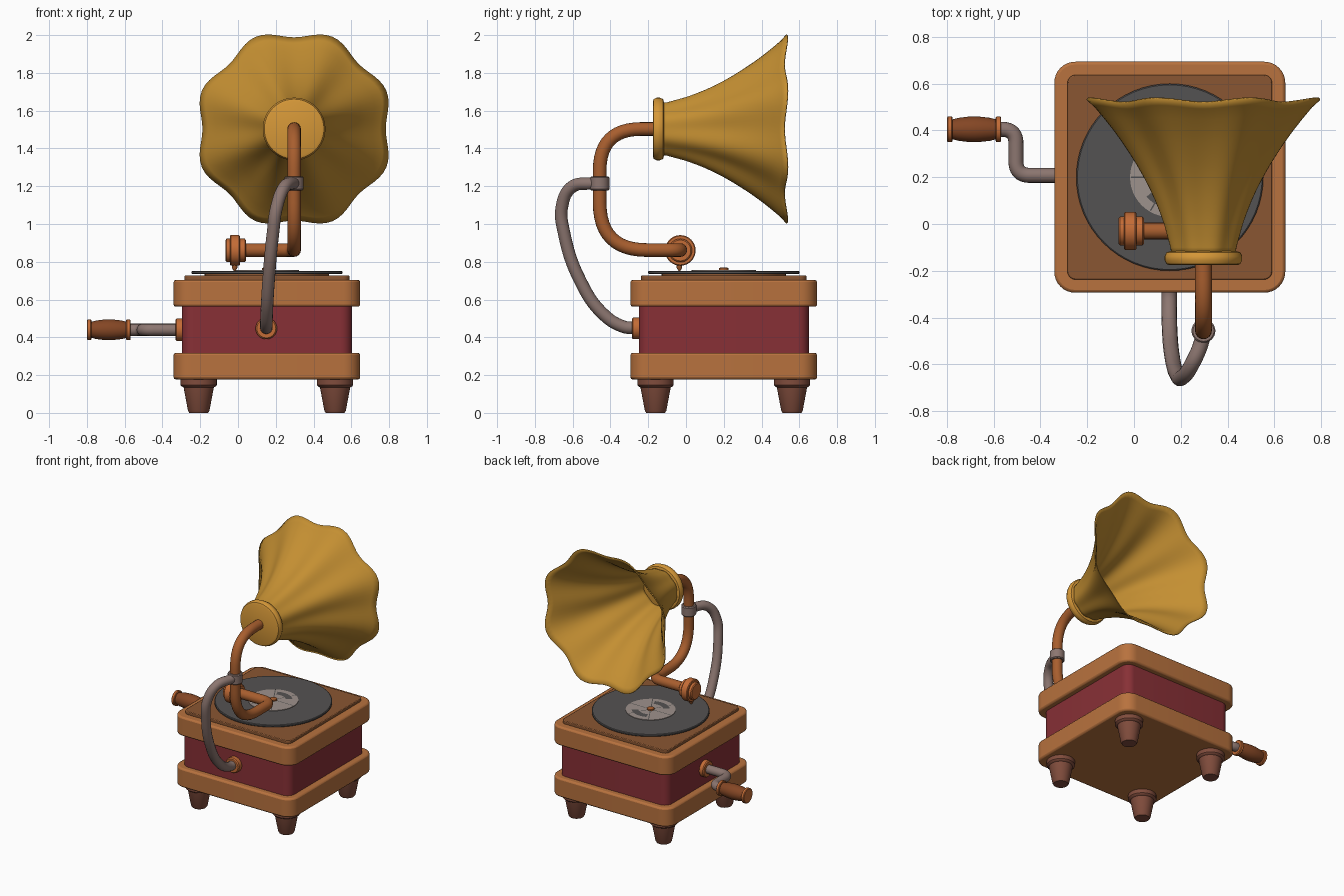
import bpy, bmesh, math
from mathutils import Vector

if "Cube" in bpy.data.objects:
    bpy.data.objects.remove(bpy.data.objects["Cube"])

CX, CY = 0.153, 0.2          # centre of the cabinet


def material(name, r, g, b):
    m = bpy.data.materials.new(name)
    m.diffuse_color = [((c / 255 + 0.055) / 1.055) ** 2.4 for c in (r, g, b)] + [1]
    m.use_nodes = True
    m.node_tree.nodes["Principled BSDF"].inputs["Base Color"].default_value = m.diffuse_color
    return m


GOLD = material("gold", 196, 143, 50)
BRASS = material("brass", 214, 152, 56)
WOOD = material("wood", 184, 114, 62)
DARK_WOOD = material("dark_wood", 138, 86, 50)
RED = material("red", 136, 48, 54)
VINYL = material("vinyl", 84, 82, 82)
LABEL = material("label", 158, 146, 140)
COPPER = material("copper", 168, 94, 46)
ORANGE = material("orange", 196, 108, 54)
FOOT = material("foot", 128, 76, 60)
STEEL = material("steel", 140, 118, 112)
GRIP = material("grip", 132, 70, 36)


def finish(name, bm, mat, angle=35):
    bmesh.ops.recalc_face_normals(bm, faces=bm.faces)
    me = bpy.data.meshes.new(name)
    bm.to_mesh(me)
    bm.free()
    ob = bpy.data.objects.new(name, me)
    bpy.context.collection.objects.link(ob)
    me.materials.append(mat)
    bpy.ops.object.select_all(action='DESELECT')
    ob.select_set(True)
    bpy.context.view_layer.objects.active = ob
    bpy.ops.object.shade_smooth_by_angle(angle=math.radians(angle))
    return ob


def lathe(name, origin, axis, profile, mat, n=40, caps=True, shape=None):
    """Revolve (radius, height) pairs about an axis; shape(r, h, t) may ripple it."""
    bm = bmesh.new()
    q = Vector(axis).to_track_quat('Z', 'Y')
    rings = []
    for r, h in profile:
        ring = []
        for i in range(n):
            t = math.tau * i / n
            rr, hh = shape(r, h, t) if shape else (r, h)
            p = Vector((rr * math.cos(t), rr * math.sin(t), hh))
            ring.append(bm.verts.new(Vector(origin) + q @ p))
        rings.append(ring)
    for a, b in zip(rings, rings[1:]):
        for i in range(n):
            j = (i + 1) % n
            bm.faces.new((a[i], a[j], b[j], b[i]))
    if caps:
        bm.faces.new(rings[0])
        bm.faces.new(rings[-1])
    return finish(name, bm, mat)


def slab(name, size, z0, z1, corner, mat, bevel=0.012):
    bm = bmesh.new()
    h = size / 2 - corner
    vs = []
    for k, (sx, sy) in enumerate(((1, 1), (-1, 1), (-1, -1), (1, -1))):
        for i in range(9):
            a = math.pi / 2 * (k + i / 8)
            vs.append(bm.verts.new((CX + sx * h + corner * math.cos(a),
                                    CY + sy * h + corner * math.sin(a), z0)))
    base = bm.faces.new(vs)
    top = bmesh.ops.extrude_face_region(bm, geom=[base], use_keep_orig=True)['geom']
    bmesh.ops.translate(bm, verts=[v for v in top if isinstance(v, bmesh.types.BMVert)],
                        vec=(0, 0, z1 - z0))
    ob = finish(name, bm, mat)
    if bevel:
        mod = ob.modifiers.new("edge", 'BEVEL')
        mod.width, mod.segments, mod.limit_method = bevel, 2, 'ANGLE'
        mod.angle_limit = math.radians(40)
    return ob


def fillet(points, radii, steps=12):
    """Round the inner corners of a path."""
    pts = [Vector(p) for p in points]
    out = [pts[0]]
    for a, b, c, d in zip(pts, pts[1:], pts[2:], radii):
        s, e = b + (a - b).normalized() * d, b + (c - b).normalized() * d
        for i in range(steps + 1):
            t = i / steps
            out.append(s * (1 - t) ** 2 + b * 2 * t * (1 - t) + e * t * t)
    return out + [pts[-1]]


def tube(name, points, radius, mat, smooth=False):
    cu = bpy.data.curves.new(name, 'CURVE')
    cu.dimensions, cu.bevel_depth, cu.bevel_resolution = '3D', radius, 6
    cu.use_fill_caps = True
    sp = cu.splines.new('BEZIER' if smooth else 'POLY')
    seq = sp.bezier_points if smooth else sp.points
    seq.add(len(points) - 1)
    for bp, p in zip(seq, points):
        if smooth:
            bp.co, bp.handle_left_type, bp.handle_right_type = p, 'AUTO', 'AUTO'
        else:
            bp.co = (*p, 1)
    ob = bpy.data.objects.new(name, cu)
    bpy.context.collection.objects.link(ob)
    bpy.context.view_layer.update()
    me = bpy.data.meshes.new_from_object(ob.evaluated_get(bpy.context.evaluated_depsgraph_get()))
    bpy.data.objects.remove(ob)
    bm = bmesh.new()
    bm.from_mesh(me)
    me.materials.clear()
    bpy.data.meshes.remove(me)
    return finish(name, bm, mat, 50)


# Cabinet
slab("cabinet_base", 0.988, 0.177, 0.318, 0.09, WOOD)
slab("cabinet_body", 0.90, 0.31, 0.57, 0.06, RED, 0)
slab("cabinet_top", 0.988, 0.562, 0.704, 0.09, WOOD)
slab("deck_panel", 0.875, 0.70, 0.727, 0.035, DARK_WOOD, 0.005)

# Feet
for sx, side in ((-1, "left"), (1, "right")):
    for sy, end in ((-1, "front"), (1, "back")):
        lathe(f"{end}_{side}_foot", (CX + sx * 0.361, CY + sy * 0.361, 0), (0, 0, 1),
              [(0.05, 0), (0.057, 0.012), (0.08, 0.135), (0.09, 0.14), (0.096, 0.147),
               (0.096, 0.18)], FOOT, 32)

# Turntable and record
lathe("platter", (CX, CY, 0), (0, 0, 1), [(0.33, 0.72), (0.33, 0.737)], DARK_WOOD, 48)
lathe("record", (CX, CY, 0), (0, 0, 1),
      [(0.395, 0.735), (0.40, 0.739), (0.40, 0.748), (0.395, 0.752)], VINYL, 64)
lathe("record_label", (CX, CY, 0), (0, 0, 1), [(0.17, 0.75), (0.17, 0.756)], LABEL, 48)
lathe("spindle", (CX, CY, 0), (0, 0, 1), [(0.025, 0.75), (0.025, 0.766), (0.016, 0.77)],
      COPPER, 20)

# Label markings: two dark arcs and thin spokes
bm = bmesh.new()
for start in (40, 220):
    for i in range(8):
        a, b = (math.radians(start + 9 * (i + k)) for k in (0, 1))
        bm.faces.new([bm.verts.new((CX + r * math.cos(t), CY + r * math.sin(t), 0.758))
                      for r, t in ((0.085, a), (0.13, a), (0.13, b), (0.085, b))])
for k in range(6):
    d = Vector((math.cos(k * math.pi / 3), math.sin(k * math.pi / 3), 0))
    w = Vector((-d.y, d.x, 0)) * 0.003
    o = Vector((CX, CY, 0.7575))
    bm.faces.new([bm.verts.new(o + p) for p in
                  (d * 0.02 - w, d * 0.165 - w, d * 0.165 + w, d * 0.02 + w)])
bmesh.ops.remove_doubles(bm, verts=bm.verts, dist=1e-5)
finish("label_markings", bm, VINYL)

# Horn: eight-lobed flare along +y
HX, HZ = 0.297, 1.503


def lobes(r, h, t):
    f = max(0.0, (h + 0.12) / 0.65)
    c = -math.cos(8 * t)
    return r * (1 + 0.043 * c * min(1, 0.5 + f)), h + 0.009 * c * f ** 4


horn = lathe("horn", (HX, 0, HZ), (0, 1, 0),
             [(0.14, -0.13), (0.144, -0.10), (0.158, -0.05), (0.172, 0.0), (0.19, 0.05),
              (0.21, 0.1), (0.233, 0.15), (0.259, 0.2), (0.288, 0.25), (0.32, 0.3),
              (0.354, 0.35), (0.391, 0.4), (0.432, 0.45), (0.475, 0.5), (0.507, 0.528)],
             GOLD, 96, caps=False, shape=lobes)
sol = horn.modifiers.new("thickness", 'SOLIDIFY')
sol.thickness, sol.offset = 0.006, -1
lathe("horn_collar", (HX, 0, HZ), (0, 1, 0),
      [(0.145, -0.176), (0.158, -0.171), (0.166, -0.155), (0.166, -0.138), (0.158, -0.121),
       (0.14, -0.116)], BRASS, 48)

# Tone arm from the horn down to the sound box
tube("tone_arm", fillet([(HX, -0.16, HZ), (HX, -0.457, HZ), (HX, -0.457, 0.862),
                         (HX, -0.03, 0.862), (0.02, -0.03, 0.862)], (0.22, 0.25, 0.07)),
     0.036, COPPER)
lathe("sound_box", (0, -0.03, 0.86), (1, 0, 0),
      [(0.055, -0.066), (0.062, -0.06), (0.062, -0.043), (0.076, -0.043), (0.081, -0.038),
       (0.081, 0.005), (0.076, 0.01), (0.062, 0.01), (0.062, 0.036), (0.055, 0.042)], ORANGE)
lathe("needle", (-0.018, -0.035, 0), (0, 0, 1),
      [(0.003, 0.75), (0.015, 0.768), (0.015, 0.80)], COPPER, 16)

# Support pipe from the cabinet to the arm
tube("support_pipe", [(0.15, -0.26, 0.45), (0.15, -0.33, 0.456), (0.152, -0.44, 0.525),
                      (0.162, -0.56, 0.70), (0.185, -0.645, 0.95), (0.205, -0.657, 1.09),
                      (0.245, -0.605, 1.195), (0.29, -0.50, 1.215), (HX, -0.457, 1.215)],
     0.033, STEEL, smooth=True)
lathe("support_clamp", (HX, -0.457, 1.215), (0, 0, 1),
      [(0.045, -0.037), (0.051, -0.031), (0.051, 0.031), (0.045, 0.037)], STEEL, 32)
lathe("support_flange", (0.15, 0, 0.447), (0, -1, 0),
      [(0.057, 0.24), (0.057, 0.28), (0.05, 0.287)], ORANGE, 32)

# Crank on the left side
tube("crank_rod", fillet([(-0.28, 0.208, 0.44), (-0.505, 0.208, 0.44),
                          (-0.505, 0.405, 0.44), (-0.58, 0.405, 0.44)], (0.06, 0.06)),
     0.032, STEEL)
lathe("crank_flange", (0, 0.208, 0.44), (-1, 0, 0),
      [(0.06, 0.28), (0.06, 0.325), (0.054, 0.331)], ORANGE, 32)
lathe("crank_grip", (0, 0.405, 0.44), (-1, 0, 0),
      [(0.04, 0.58), (0.049, 0.615), (0.054, 0.66), (0.055, 0.685), (0.054, 0.71),
       (0.049, 0.75), (0.04, 0.785)], GRIP, 32)
for name, h in (("inner", 0.568), ("outer", 0.776)):
    lathe(f"crank_{name}_cap", (0, 0.405, 0.44), (-1, 0, 0),
          [(0.05, h), (0.055, h + 0.004), (0.055, h + 0.02), (0.05, h + 0.024)], ORANGE, 32)
